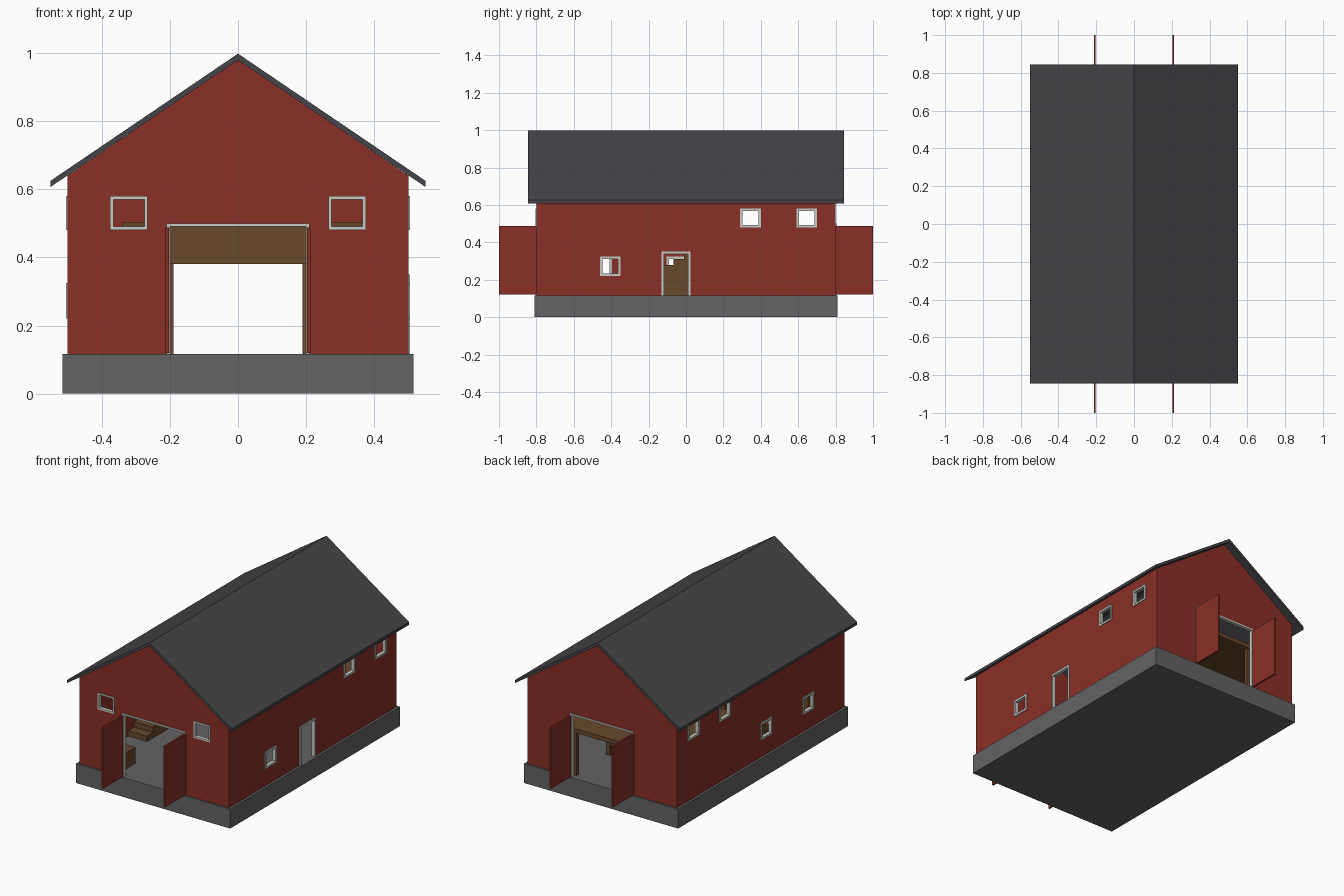
import bpy
import bmesh

if "Cube" in bpy.data.objects:
    bpy.data.objects.remove(bpy.data.objects["Cube"])


def material(name, rgb):
    m = bpy.data.materials.new(name)
    m.use_nodes = True
    m.diffuse_color = (*rgb, 1)
    m.node_tree.nodes["Principled BSDF"].inputs["Base Color"].default_value = (*rgb, 1)
    return m


RED = material("barn red", (0.25, 0.029, 0.02))
SLATE = material("roof slate", (0.06, 0.06, 0.068))
STONE = material("foundation grey", (0.125, 0.125, 0.125))
TRIM = material("trim pale grey", (0.58, 0.6, 0.55))
WOOD = material("timber brown", (0.14, 0.065, 0.025))


def prism(name, profile, y0, y1, mat):
    """Extrude an (x, z) outline along y."""
    bm = bmesh.new()
    face = bm.faces.new([bm.verts.new((x, y0, z)) for x, z in profile])
    out = bmesh.ops.extrude_face_region(bm, geom=[face])["geom"]
    moved = [g for g in out if isinstance(g, bmesh.types.BMVert)]
    bmesh.ops.translate(bm, verts=moved, vec=(0, y1 - y0, 0))
    bmesh.ops.recalc_face_normals(bm, faces=bm.faces)
    mesh = bpy.data.meshes.new(name)
    bm.to_mesh(mesh)
    bm.free()
    mesh.materials.append(mat)
    obj = bpy.data.objects.new(name, mesh)
    bpy.context.collection.objects.link(obj)
    return obj


def box(name, x, y, z, mat):
    outline = [(x[0], z[0]), (x[1], z[0]), (x[1], z[1]), (x[0], z[1])]
    return prism(name, outline, *y, mat)


def cut(target, cutters):
    """Subtract the cutters, keep the result and discard the cutters."""
    for c in cutters:
        c.hide_render = True
        mod = target.modifiers.new("cut", "BOOLEAN")
        mod.operation, mod.solver, mod.object = "DIFFERENCE", "EXACT", c
    graph = bpy.context.evaluated_depsgraph_get()
    mesh = bpy.data.meshes.new_from_object(target.evaluated_get(graph))
    target.modifiers.clear()
    target.data = mesh
    for c in cutters:
        bpy.data.objects.remove(c)


FLOOR = 0.117
HALF_W, HALF_L, WALL = 0.5, 0.8, 0.015
cutters = []


def opening(name, axis, side, a, z, width, sill=True):
    """Cut a hole in a wall and line it with a trim frame; a and z are outer limits."""
    face = side * (HALF_W if axis == "x" else HALF_L)
    depth = sorted((face + side * 0.005, face - side * (WALL + 0.002)))
    through = (face - 0.05, face + 0.05)

    def place(part, along, height, across, mat):
        x, y = (across, along) if axis == "x" else (along, across)
        return box(part, x, y, height, mat)

    w = width
    low = z[0] + w if sill else z[0]
    inset = 0.004
    cutters.append(place(name + "_cutter", (a[0] + inset, a[1] - inset),
                         (z[0] + inset if sill else z[0] - 0.03, z[1] - inset), through, RED))
    place(name + "_trim_top", a, (z[1] - w, z[1]), depth, TRIM)
    for label, s in (("a", (a[0], a[0] + w)), ("b", (a[1] - w, a[1]))):
        place(name + "_trim_side_" + label, s, (low, z[1] - w), depth, TRIM)
    if sill:
        place(name + "_trim_sill", a, (z[0], low), depth, TRIM)


# Foundation and floor
box("foundation", (-0.515, 0.515), (-0.81, 0.81), (0, FLOOR), STONE)

# Wall shell, open under the roof
walls = prism("walls", [(-HALF_W, FLOOR), (HALF_W, FLOOR), (HALF_W, 0.64),
                        (0, 0.98), (-HALF_W, 0.64)], -HALF_L, HALF_L, RED)
inner = HALF_W - WALL
cutters.append(prism("interior_cutter", [(-inner, 0.05), (inner, 0.05), (inner, 0.8),
                                         (0, 1.2), (-inner, 0.8)],
                     -HALF_L + WALL, HALF_L - WALL, RED))

# Windows and side door
UPPER, LOWER, HALF = (0.48, 0.58), (0.22, 0.325), 0.055
for side, label in ((1, "left"), (-1, "right")):
    for i, y in enumerate((0.345, 0.645)):
        opening(f"{label}_loft_window_{i}", "x", side, (y - HALF, y + HALF), UPPER, 0.012)
    x = side * 0.32
    opening(f"{label}_front_window", "y", -1, (x - HALF, x + HALF), UPPER, 0.01)
opening("left_low_window", "x", 1, (-0.46, -0.35), LOWER, 0.013)
for i, y in enumerate((-0.45, -0.05)):
    opening(f"right_low_window_{i}", "x", -1, (y - HALF, y + HALF), LOWER, 0.013)
opening("side_door", "x", 1, (-0.13, 0.025), (FLOOR, 0.35), 0.013, sill=False)

# Large end openings with their opened door leaves
for side, end in ((-1, "front"), (1, "back")):
    opening(f"{end}_doorway", "y", side, (-0.21, 0.21), (FLOOR, 0.5), 0.01, sill=False)
    for s, label in ((1, "left"), (-1, "right")):
        box(f"{end}_door_{label}", sorted((s * 0.203, s * 0.213)),
            sorted((side * HALF_L, side * 1.0)), (FLOOR + 0.003, 0.488), RED)
cut(walls, cutters)

# Roof slabs
for s, label in ((1, "left"), (-1, "right")):
    prism(f"{label}_roof", [(0, 0.979), (s * 0.55, 0.607), (s * 0.55, 0.625), (0, 0.998)],
          -0.845, 0.845, SLATE)

# Loft deck, front parapet and posts
box("loft_deck", (-inner, inner), (0.1, HALF_L - WALL), (0.38, 0.405), WOOD)
box("loft_parapet", (-0.34, inner), (0.1, 0.115), (0.405, 0.503), WOOD)
for s, label in ((1, "left"), (-1, "right")):
    for i, y in enumerate((0.11, 0.43, 0.75)):
        box(f"{label}_loft_post_{i}", sorted((s * 0.19, s * 0.215)),
            (y, y + 0.025), (FLOOR, 0.38), WOOD)

# Solid stair up to the loft
STEPS = 8
for i in range(STEPS):
    y = -0.355 + i * 0.0575
    box(f"stair_step_{i}", (-inner, -0.36), (y, y + 0.0575),
        (FLOOR, FLOOR + (i + 1) * 0.0325), WOOD)

# Hay bales on the floor and in the loft
box("floor_bale", (-0.38, -0.25), (-0.72, -0.62), (FLOOR, 0.215), WOOD)
box("loft_bale", (0.05, 0.2), (0.48, 0.56), (0.405, 0.47), WOOD)
